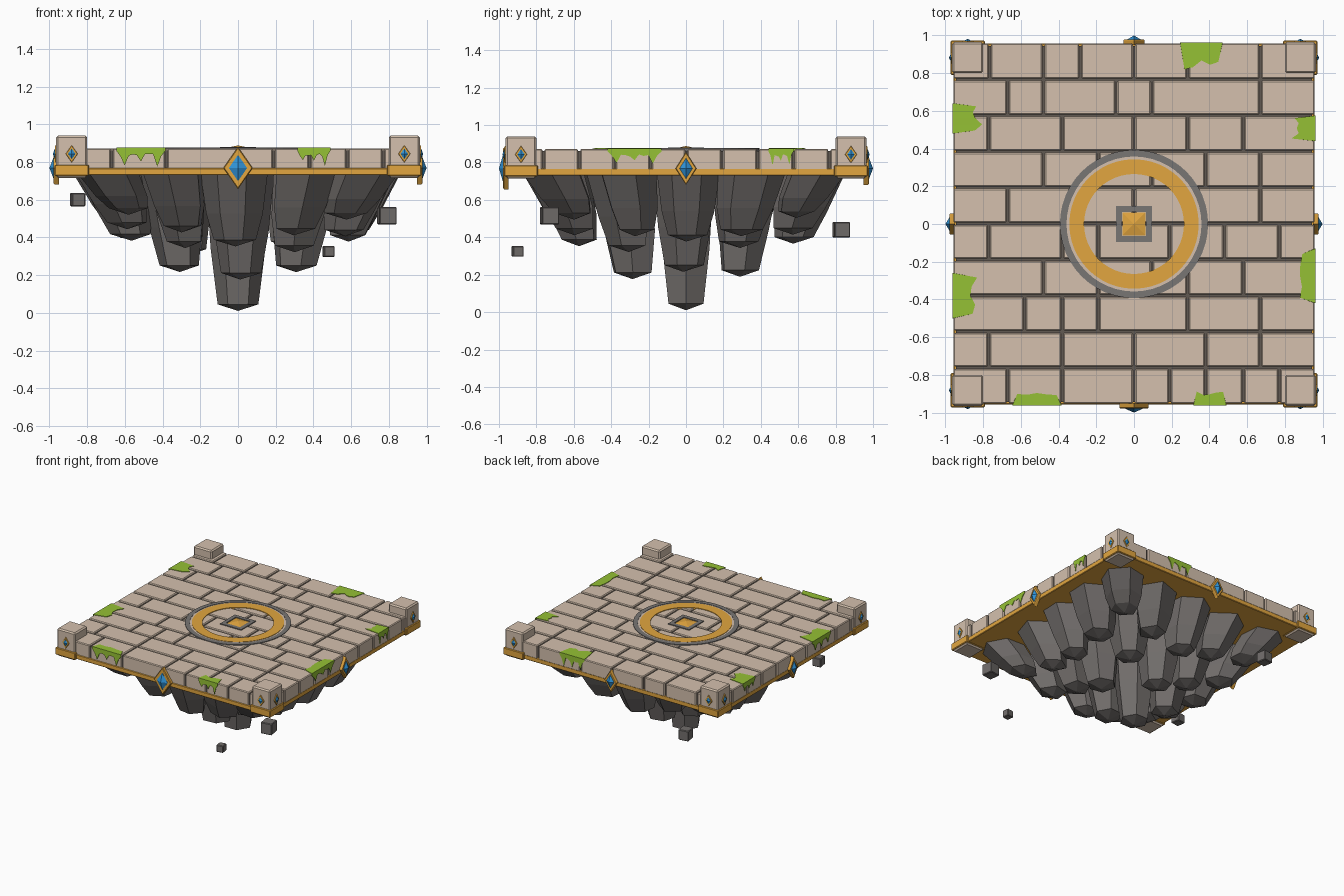
import bpy, bmesh, math, random
from mathutils import Matrix, Vector

if "Cube" in bpy.data.objects:
    bpy.data.objects.remove(bpy.data.objects["Cube"])
random.seed(4)

def mat(name, c):
    m = bpy.data.materials.new(name)
    m.diffuse_color = (*c, 1)
    m.use_nodes = True
    m.node_tree.nodes["Principled BSDF"].inputs["Base Color"].default_value = m.diffuse_color
    return m

SAND = mat("sand stone", (.66, .53, .42))
GOLD = mat("gold", (.76, .38, .05))
ROCK = mat("grey rock", (.165, .152, .146))
RING = mat("ring grey", (.19, .18, .175))
GROUT = mat("dark grout", (.12, .10, .085))
MOSS = mat("moss green", (.30, .53, .035))
BLUE = mat("gem blue", (.03, .30, .70))

def finish(name, bm, m, bevel=0, recalc=True):
    if recalc:
        bmesh.ops.recalc_face_normals(bm, faces=bm.faces)
    me = bpy.data.meshes.new(name)
    bm.to_mesh(me)
    bm.free()
    me.materials.append(m)
    o = bpy.data.objects.new(name, me)
    bpy.context.collection.objects.link(o)
    if bevel:
        b = o.modifiers.new("bevel", 'BEVEL')
        b.width, b.segments = bevel, 1
    return o

def box(bm, x0, x1, y0, y1, z0, z1, rot=None):
    c = Matrix.Translation(((x0+x1)/2, (y0+y1)/2, (z0+z1)/2))
    if rot:
        c = c @ Matrix.Rotation(rot, 4, 'Z')
    bmesh.ops.create_cube(bm, size=1, matrix=c @ Matrix.Diagonal((x1-x0, y1-y0, z1-z0, 1)))

def loft(bm, rings):
    """Bridge point rings; a ring of one point closes to a tip."""
    vs = [[bm.verts.new(p) for p in r] for r in rings]
    bm.faces.new(vs[0])
    for a, b in zip(vs, vs[1:]):
        n = len(a)
        for i in range(n):
            j = (i+1) % n
            bm.faces.new((a[i], a[j], b[0]) if len(b) == 1 else (a[i], a[j], b[j], b[i]))

def side(k):
    return Matrix.Rotation(k*math.pi/2, 4, 'Z')

# Gold trim slab and grout bed
bm = bmesh.new()
box(bm, -.957, .957, -.957, .957, .73, .768)
finish("gold_trim", bm, GOLD, .004)
bm = bmesh.new()
box(bm, -.945, .945, -.945, .945, .75, .86)
finish("grout_bed", bm, GROUT)

# Paving bricks, rows from back to front
JOINTS = [(-.765, -.48, -.285, 0, .285, .67), (-.67, -.48, -.095, .095, .67),
          (-.77, -.38, 0, .285, .58), (-.48, -.19, .095, .38, .67),
          (-.67, -.29, 0, .285, .67), (-.77, -.38, -.19, .19, .48, .77),
          (-.48, -.19, .095, .285, .58), (-.58, -.38, -.19, .285, .67),
          (-.77, -.38, 0, .38, .67), (-.67, -.38, 0, .19, .38, .58, .77)]
E, P, G = .957, .191, .006
bm = bmesh.new()
for r, row in enumerate(JOINTS):
    y1 = E - r*P
    xs = [-E-G, *row, E+G]
    for a, b in zip(xs, xs[1:]):
        box(bm, a+G, b-G, y1-P+(G if r < 9 else 0), y1-(G if r else 0), .76, .872)
finish("paving_bricks", bm, SAND, .006)

# Corner posts with gold collars
posts, collars = bmesh.new(), bmesh.new()
for sx in (-1, 1):
    for sy in (-1, 1):
        x, y = sx*.882, sy*.882
        box(posts, x-.082, x+.082, y-.082, y+.082, .715, .94)
        box(collars, x-.091, x+.091, y-.091, y+.091, .726, .785)
finish("corner_posts", posts, SAND, .01)
finish("corner_collars", collars, GOLD, .005)

# Diamond ornaments: gold lozenge plate and faceted gem
def ornament(frames, gems, k, u, z, w, h, y0, y1, y2, rim=.62):
    def loz(s, y):
        return [side(k) @ Vector((u+a*w*s, y, z+b*h*s)) for a, b in ((1, 0), (0, 1), (-1, 0), (0, -1))]
    loft(frames, [loz(1, y0), loz(1, y1+.005), loz(.93, y1), [side(k) @ Vector((u, y1, z))]])
    loft(gems, [loz(rim, y1+.002), loz(rim, y1-.001), [side(k) @ Vector((u, y2, z))]])

frames, gems = bmesh.new(), bmesh.new()
for k in range(4):
    w, h = (.078, .112) if k == 0 else (.056, .088)
    ornament(frames, gems, k, 0, .768, w, h, -.95, -.978, -1.0)
    for u in (-.882, .882):
        ornament(frames, gems, k, u, .843, .032, .046, -.955, -.97, -.982)
finish("diamond_frames", frames, GOLD)
finish("diamond_gems", gems, BLUE)

# Central emblem: flat rings, square frame and gold stud
def flat_ring(name, ro, ri, z0, z1, n, m, turn=0.0):
    bm = bmesh.new()
    def c(r, z):
        return [bm.verts.new((r*math.cos(turn+i*math.tau/n), r*math.sin(turn+i*math.tau/n), z)) for i in range(n)]
    loops = [c(ro, z0), c(ro, z1), c(ri, z1), c(ri, z0)]
    for a, b in zip(loops, loops[1:] + loops[:1]):
        for i in range(n):
            j = (i+1) % n
            bm.faces.new((a[i], a[j], b[j], b[i]))
    finish(name, bm, m)

flat_ring("emblem_outer_ring", .393, .358, .86, .877, 48, RING)
flat_ring("emblem_inset_ring", .358, .343, .86, .874, 48, SAND)
flat_ring("emblem_gold_ring", .343, .265, .86, .877, 48, GOLD)
q, d = math.sqrt(2), math.pi/4
flat_ring("emblem_square", .095*q, .064*q, .86, .879, 4, RING, d)
bm = bmesh.new()
loft(bm, [[(x*.06, y*.06, z) for x, y in ((-1, -1), (1, -1), (1, 1), (-1, 1))] for z in (.865, .875)] + [[(0, 0, .888)]])
finish("emblem_stud", bm, GOLD)

# Moss patches: a jagged sheet on the floor that drips over the edge
bm = bmesh.new()
PATCHES = [(0, -.645, -.385, .08), (0, .315, .49, .075), (1, -.42, -.13, .08), (1, .44, .575, .12),
           (2, -.47, -.245, .14), (3, -.64, -.48, .15), (3, .26, .5, .14)]
for k, u0, u1, depth in PATCHES:
    n = 12
    cols = []
    top = [random.uniform(.65, 1.05) for _ in range(5)]
    for i in range(n+1):
        t = i/n
        u = u0 + (u1-u0)*t
        inset = .1*(u1-u0)*(1-2*t)
        g, f = divmod(i, 3)
        dep = depth*(top[g]*(1-f/3) + top[min(g+1, 4)]*f/3)
        drip = random.uniform(.06, .1) if i % 4 == 2 else random.uniform(.03, .045)
        if i in (0, n):
            drip = .015
        cols.append([bm.verts.new(side(k) @ Vector(p)) for p in
                     ((u+inset, -.961+dep, .874), (u, -.961, .874), (u, -.961, .874-drip))])
    for a, b in zip(cols, cols[1:]):
        for i in (0, 1):
            bm.faces.new((a[i], a[i+1], b[i+1], b[i]))
moss = finish("moss_patches", bm, MOSS, recalc=False)
s = moss.modifiers.new("thickness", 'SOLIDIFY')
s.thickness, s.offset = .005, 0

# Hanging rock columns on a 5 x 5 grid, deeper toward the middle
TIP = {(0, 0): .01, (0, 1): .2, (1, 1): .32, (0, 2): .36, (1, 2): .42, (2, 2): .5}
bm = bmesh.new()
for i in range(-2, 3):
    for j in range(-2, 3):
        mid = i == j == 0
        tip = TIP[tuple(sorted((abs(i), abs(j))))] + (0 if mid else random.uniform(-.03, .03))
        jit = 0 if mid else .02
        cx, cy = i*.29 + random.uniform(-jit, jit), j*.29 + random.uniform(-jit, jit)
        turn, n = (0, 6) if mid else (random.uniform(0, 6), random.choice((5, 6, 6)))
        rad = [1 if mid else random.uniform(.9, 1.08) for _ in range(n)]
        span = .74 - tip
        rings = []
        for z, r, lean in ((.74, .172, 1.18), (.74-span*.55, .145, 1.06), (tip+.035, .108, 1.0)):
            rings.append([(cx*lean + r*rad[a]*math.cos(turn+a*math.tau/n),
                           cy*lean + r*rad[a]*math.sin(turn+a*math.tau/n), z) for a in range(n)])
        loft(bm, rings + [[(cx, cy, tip)]])
finish("hanging_rocks", bm, ROCK)

# Loose floating stones
bm = bmesh.new()
for x, y, z, h in ((-.85, -.5, .6, .036), (.79, -.73, .515, .046), (.48, -.9, .325, .029), (-.58, .83, .44, .042)):
    box(bm, x-h, x+h, y-h, y+h, z-h, z+h, .15)
finish("floating_stones", bm, ROCK, .005)
